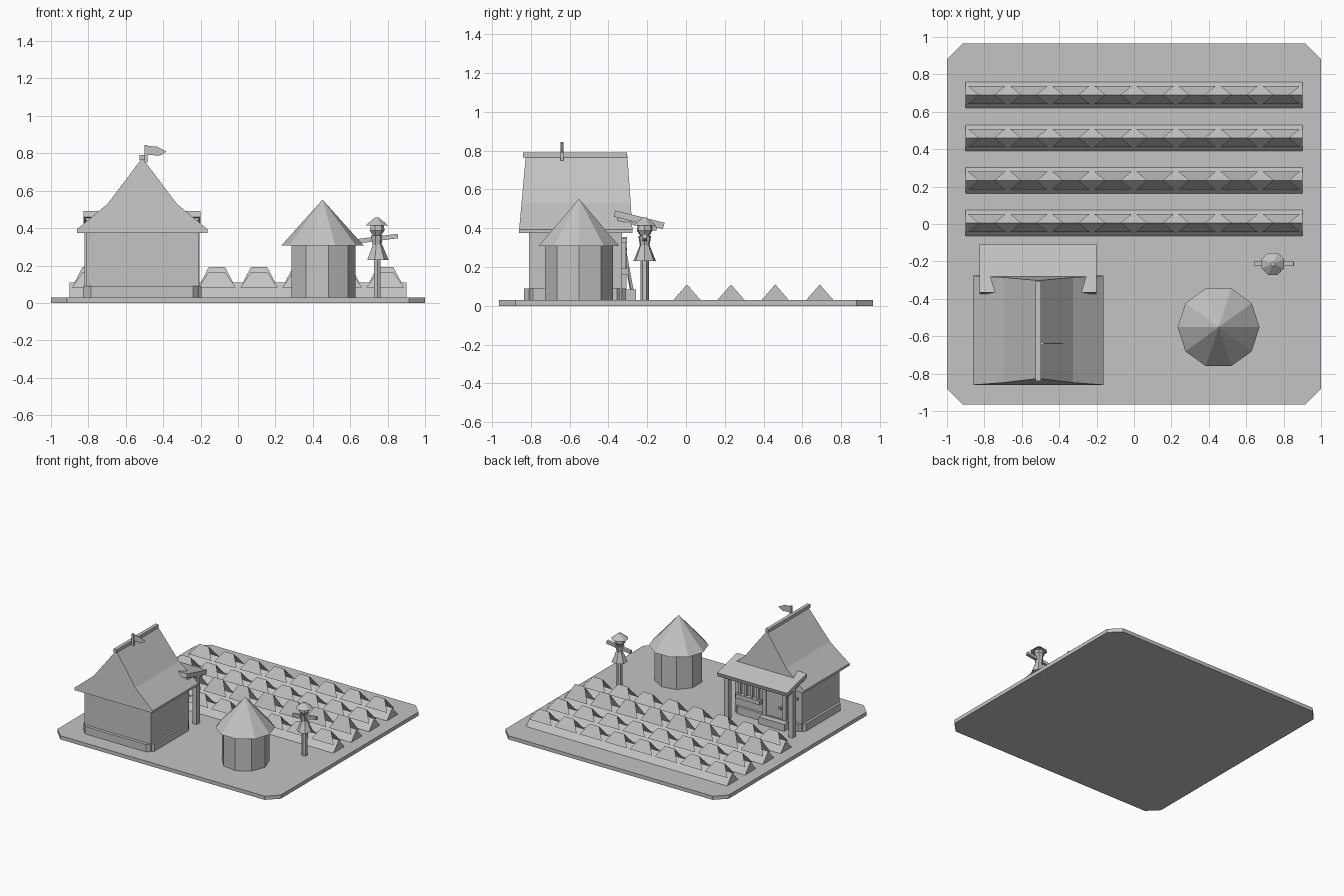
import bpy, bmesh, math
from mathutils import Matrix, Vector

cube = bpy.data.objects.get("Cube")
if cube:
    bpy.data.objects.remove(cube, do_unlink=True)

GREY = (0.55, 0.55, 0.55, 1)
mat = bpy.data.materials.new("plain_grey")
mat.use_nodes = True
mat.diffuse_color = GREY
mat.node_tree.nodes["Principled BSDF"].inputs["Base Color"].default_value = GREY


def finish(name, bm, closed=True):
    if closed:
        bmesh.ops.recalc_face_normals(bm, faces=bm.faces)
    mesh = bpy.data.meshes.new(name)
    bm.to_mesh(mesh)
    bm.free()
    mesh.materials.append(mat)
    ob = bpy.data.objects.new(name, mesh)
    bpy.context.collection.objects.link(ob)
    return ob


def box(name, x0, x1, y0, y1, z0, z1):
    bm = bmesh.new()
    size = Matrix.Diagonal((x1 - x0, y1 - y0, z1 - z0, 1))
    mid = Matrix.Translation(((x0 + x1) / 2, (y0 + y1) / 2, (z0 + z1) / 2))
    bmesh.ops.create_cube(bm, size=1, matrix=mid @ size)
    return finish(name, bm)


def extrude(name, points, offset):
    """Solid made by sweeping a flat outline along an offset."""
    bm = bmesh.new()
    face = bm.faces.new([bm.verts.new(p) for p in points])
    new = bmesh.ops.extrude_face_region(bm, geom=[face], use_keep_orig=True)
    verts = [g for g in new["geom"] if isinstance(g, bmesh.types.BMVert)]
    bmesh.ops.translate(bm, verts=verts, vec=offset)
    return finish(name, bm)


def chamfered_slab(name, x0, x1, y0, y1, z0, z1, c):
    outline = [(x0 + c, y0), (x1 - c, y0), (x1, y0 + c), (x1, y1 - c),
               (x1 - c, y1), (x0 + c, y1), (x0, y1 - c), (x0, y0 + c)]
    return extrude(name, [(x, y, z0) for x, y in outline], (0, 0, z1 - z0))


def cone(name, x, y, z0, z1, r0, r1, sides, turn=0):
    bm = bmesh.new()
    bmesh.ops.create_cone(bm, cap_ends=True, segments=sides, radius1=r0,
                          radius2=r1, depth=z1 - z0)
    # first corner points along +x
    first = max(bm.verts, key=lambda v: v.co.x)
    spin = turn - math.atan2(first.co.y, first.co.x)
    bmesh.ops.transform(bm, verts=bm.verts, matrix=Matrix.Translation(
        (x, y, (z0 + z1) / 2)) @ Matrix.Rotation(spin, 4, "Z"))
    bmesh.ops.remove_doubles(bm, verts=bm.verts, dist=0.0001)
    return finish(name, bm)


def beam(name, a, b, w, h):
    """Rectangular bar between two points."""
    a, b = Vector(a), Vector(b)
    d = b - a
    bm = bmesh.new()
    turn = d.to_track_quat("Z", "Y").to_matrix().to_4x4()
    bmesh.ops.create_cube(bm, size=1, matrix=Matrix.Translation((a + b) / 2)
                          @ turn @ Matrix.Diagonal((w, h, d.length, 1)))
    return finish(name, bm)


G = 0.03  # ground level
chamfered_slab("ground", -1, 1, -0.965, 0.965, 0, G, 0.085)

# Crop rows: soil ridges with tent-shaped leaf pairs
for row, (cy, top) in enumerate([(0.005, 0.165), (0.232, 0.192),
                                 (0.46, 0.165), (0.69, 0.165)]):
    extrude(f"soil_ridge_{row}", [(-0.9, cy - 0.07, G), (-0.9, cy + 0.07, G),
                                  (-0.9, cy, 0.11)], (1.8, 0, 0))
    bm = bmesh.new()
    for i in range(8):
        cx = -0.7875 + i * 0.225
        ridge = [bm.verts.new((cx + s * 0.043, cy, top)) for s in (-1, 1)]
        for side in (-1, 1):
            low = [bm.verts.new((cx + s * 0.1, cy + side * 0.048, 0.083))
                   for s in (1, -1)]
            f = bm.faces.new(ridge + low)
            f.normal_update()
            if f.normal.z < 0:
                f.normal_flip()
    finish(f"crop_leaves_{row}", bm, closed=False)

# House body
HX = -0.512
chamfered_slab("foundation", -0.83, -0.195, -0.835, -0.31, G, 0.09, 0.045)
box("house_walls", -0.81, -0.21, -0.81, -0.33, G, 0.385)

# Main roof: kinked gable whose end faces lean inwards
half = [(0.35, 0.375), (0.35, 0.393), (0.185, 0.53), (0, 0.775)]
profile = half + [(-x, z) for x, z in reversed(half[:-1])]
roof = extrude("main_roof", [(HX + x, -0.862, z) for x, z in profile], (0, 0.587, 0))
for v in roof.data.vertices:
    lean = (v.co.z - 0.375) / 0.4
    v.co.y += lean * (0.036 if v.co.y < -0.5 else -0.027)
box("ridge_cap", HX - 0.014, HX + 0.014, -0.84, -0.305, 0.765, 0.79)

# Flag on the ridge
box("flag_pole", -0.5, -0.484, -0.648, -0.632, 0.75, 0.845)
extrude("flag", [(-0.487, -0.642, z) if x == 0 else (-0.487 + x, -0.642, z) for x, z in
                 [(0, 0.84), (0.055, 0.835), (0.105, 0.81), (0.07, 0.787), (0, 0.792)]],
        (0, 0.005, 0))

# Porch
extrude("porch_roof", [(-0.825, -0.365, 0.492), (-0.825, -0.11, 0.428),
                       (-0.825, -0.12, 0.396), (-0.825, -0.373, 0.46)], (0.625, 0, 0))
for side, x in (("right", -0.8), ("left", -0.225)):
    box(f"porch_post_{side}", x - 0.02, x + 0.02, -0.235, -0.195, G, 0.425)
    beam(f"porch_rafter_{side}", (x, -0.35, 0.455), (x, -0.15, 0.4), 0.03, 0.03)
box("porch_beam", -0.82, -0.205, -0.23, -0.2, 0.385, 0.41)
box("door_step", -0.7, -0.47, -0.33, -0.258, G, 0.085)

# Door and window on the porch wall
box("door", -0.65, -0.5, -0.335, -0.318, 0.085, 0.32)
for i, x in enumerate((-0.665, -0.485)):
    box(f"door_frame_{i}", x - 0.015, x + 0.015, -0.335, -0.308, 0.085, 0.335)
box("door_lintel", -0.69, -0.46, -0.335, -0.303, 0.325, 0.355)
box("door_knob", -0.635, -0.615, -0.32, -0.305, 0.165, 0.185)
for i in range(4):
    x = -0.425 + i * 0.055
    box(f"window_bar_{i}", x - 0.009, x + 0.009, -0.335, -0.31, 0.18, 0.33)
box("window_lintel", -0.445, -0.24, -0.335, -0.305, 0.325, 0.35)
box("window_sill", -0.45, -0.235, -0.335, -0.297, 0.16, 0.195)

# Tool leaning on the wall
beam("leaning_handle", (-0.75, -0.27, G), (-0.73, -0.32, 0.3), 0.014, 0.014)
beam("leaning_head", (-0.78, -0.315, 0.29), (-0.69, -0.315, 0.29), 0.02, 0.02)

# Grain store
cone("store_wall", 0.452, -0.552, G, 0.312, 0.177, 0.177, 9)
cone("store_roof", 0.452, -0.552, 0.308, 0.552, 0.219, 0, 10)

# Scarecrow
SX, SY = 0.742, -0.213
cone("scarecrow_pole", SX + 0.003, SY, G, 0.26, 0.021, 0.021, 6, math.pi / 6)
cone("scarecrow_skirt", SX + 0.003, SY, 0.23, 0.312, 0.06, 0.026, 7)
cone("scarecrow_chest", SX, SY, 0.305, 0.36, 0.024, 0.034, 7)
beam("scarecrow_arms", (0.642, SY, 0.33), (0.855, SY, 0.358), 0.024, 0.024)
cone("scarecrow_chin", SX, SY, 0.355, 0.388, 0.02, 0.042, 7)
cone("scarecrow_head", SX, SY, 0.388, 0.418, 0.042, 0.036, 7)
cone("scarecrow_hat", SX, SY, 0.415, 0.456, 0.064, 0.012, 8, math.pi / 8)
